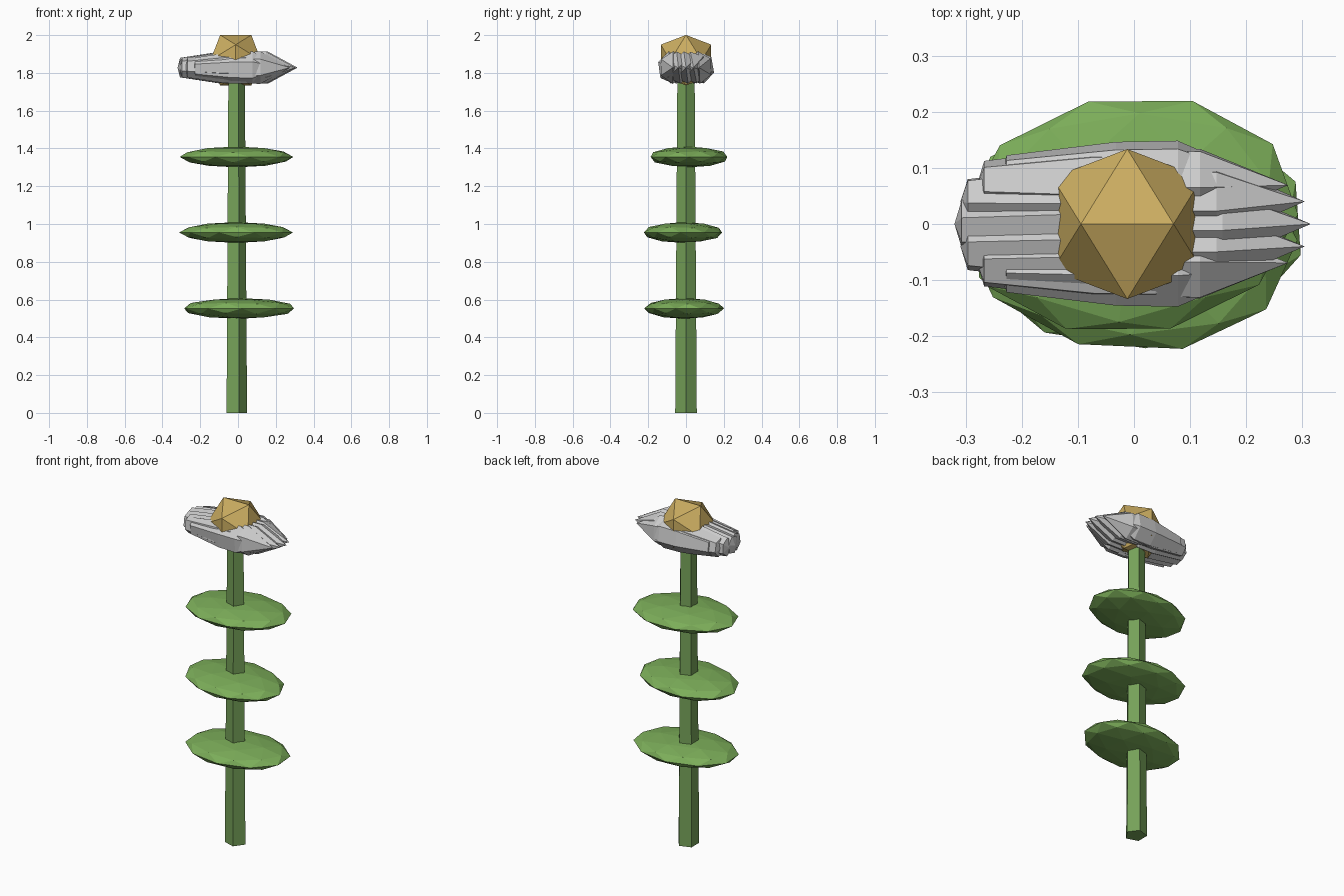
import bpy, bmesh, math, random
from mathutils import Matrix, Vector

if "Cube" in bpy.data.objects:
    bpy.data.objects.remove(bpy.data.objects["Cube"])

random.seed(4)
CX = -0.012  # stem axis

def material(name, rgb):
    m = bpy.data.materials.new(name)
    m.diffuse_color = (*rgb, 1)
    m.use_nodes = True
    m.node_tree.nodes["Principled BSDF"].inputs["Base Color"].default_value = m.diffuse_color
    return m

green = material("stem_green", (0.18, 0.36, 0.10))
leaf_green = material("leaf_green", (0.20, 0.42, 0.10))
gold = material("gold", (0.60, 0.42, 0.12))

def finish(name, bm, mat=None):
    bmesh.ops.recalc_face_normals(bm, faces=bm.faces)
    me = bpy.data.meshes.new(name)
    bm.to_mesh(me)
    bm.free()
    ob = bpy.data.objects.new(name, me)
    bpy.context.collection.objects.link(ob)
    if mat:
        me.materials.append(mat)
    return ob

# Stem: tapered five-sided column with a corner facing +x
bm = bmesh.new()
bmesh.ops.create_cone(bm, cap_ends=True, segments=5, radius1=0.06, radius2=0.048, depth=1.8)
first = max(bm.verts, key=lambda v: v.co.xy.length).co
turn = -math.atan2(first.y, first.x)
bmesh.ops.transform(bm, verts=bm.verts, matrix=Matrix.Translation((CX, 0, 0.9)) @ Matrix.Rotation(turn, 4, 'Z'))
finish("stem", bm, green)

# Leaves: three flattened faceted discs, each turned and offset a little
for i, (x, y, z, yaw) in enumerate([(0.006, -0.01, 0.553, 4), (-0.01, -0.016, 0.955, -6), (-0.008, 0.016, 1.355, 6)]):
    bm = bmesh.new()
    bmesh.ops.create_icosphere(bm, subdivisions=2, radius=1)
    bmesh.ops.transform(bm, verts=bm.verts, matrix=(
        Matrix.Translation((x, y, z)) @ Matrix.Rotation(math.radians(yaw), 4, 'Z')
        @ Matrix.Diagonal((0.302, 0.212, 0.055, 1)) @ Matrix.Rotation(i * 0.4, 4, 'Z')))
    finish(f"leaf_{i + 1}", bm, leaf_green)

# Petals: ring of overlapping shards, blunt on the left and pointed on the right
PROFILE = [(-0.215, 0.62), (-0.02, 0.97), (0.09, 1.0)]
SIDES = 6

def petal(bm, cx, cy, cz, roll):
    rings = []
    for px, r in PROFILE:
        rings.append([bm.verts.new((cx + px,
                                    cy + 0.072 * r * math.sin(roll + k * math.tau / SIDES),
                                    cz + 0.086 * r * math.cos(roll + k * math.tau / SIDES)))
                      for k in range(SIDES)])
    back = bm.verts.new((cx - 0.228, cy, cz))
    tip = bm.verts.new((cx + 0.247, cy, cz))
    for k in range(SIDES):
        n = (k + 1) % SIDES
        bm.faces.new((back, rings[0][k], rings[0][n]))
        bm.faces.new((tip, rings[-1][n], rings[-1][k]))
        for a, b in zip(rings, rings[1:]):
            bm.faces.new((a[k], b[k], b[n], a[n]))

bm = bmesh.new()
for i in range(12):
    a = i * math.tau / 12
    petal(bm, CX + 0.08 * math.cos(a), 0.08 * math.sin(a), 1.828, random.uniform(-0.3, 0.3))
finish("petals", bm)

# Flower centre: icosahedron resting with an edge on top
bm = bmesh.new()
bmesh.ops.create_icosphere(bm, subdivisions=1, radius=0.157)
pole = max(bm.verts, key=lambda v: v.co.z)
near = max((e.other_vert(pole) for e in pole.link_edges), key=lambda v: abs(v.co.x)).co
tilt = -math.atan2(near.x, near.z) / 2
bmesh.ops.transform(bm, verts=bm.verts, matrix=Matrix.Translation((CX, 0, 1.867)) @ Matrix.Rotation(tilt, 4, 'Y'))
finish("flower_centre", bm, gold)
